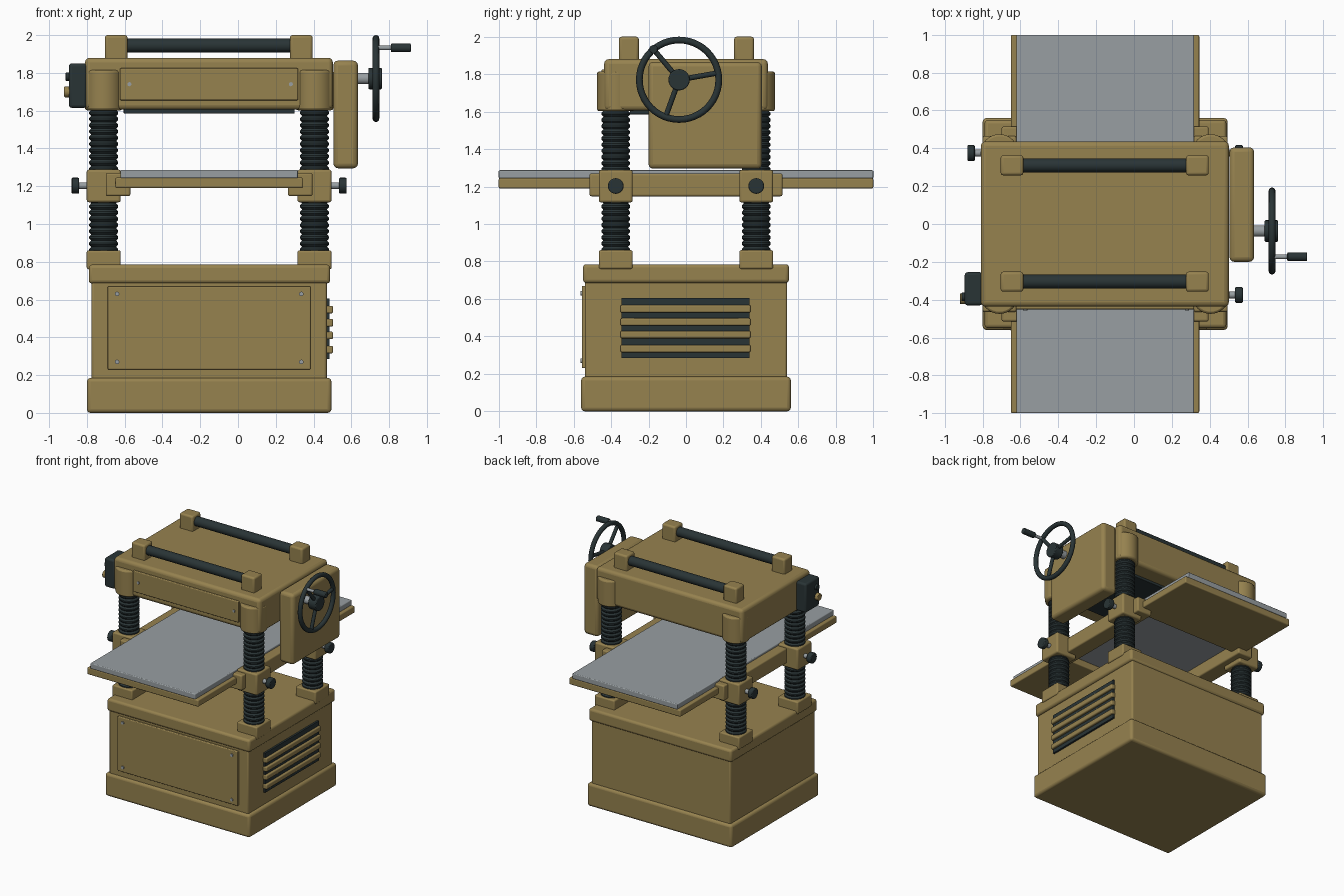
import bpy, bmesh, math
from mathutils import Matrix, Vector

if "Cube" in bpy.data.objects:
    bpy.data.objects.remove(bpy.data.objects["Cube"])


def material(name, rgb):
    m = bpy.data.materials.new(name)
    m.diffuse_color = (*rgb, 1)
    m.use_nodes = True
    m.node_tree.nodes["Principled BSDF"].inputs["Base Color"].default_value = m.diffuse_color
    return m


OCHRE = material("ochre paint", (0.305, 0.223, 0.078))
DARK = material("dark iron", (0.022, 0.034, 0.036))
STEEL = material("steel", (0.315, 0.345, 0.36))


def finish(name, bm, mat, bevel=0.0, segments=3):
    bmesh.ops.recalc_face_normals(bm, faces=bm.faces)
    me = bpy.data.meshes.new(name)
    bm.to_mesh(me)
    bm.free()
    me.materials.append(mat)
    ob = bpy.data.objects.new(name, me)
    bpy.context.collection.objects.link(ob)
    bpy.ops.object.select_all(action='DESELECT')
    ob.select_set(True)
    bpy.context.view_layer.objects.active = ob
    bpy.ops.object.shade_smooth_by_angle(angle=math.radians(35))
    if bevel:
        b = ob.modifiers.new("bevel", 'BEVEL')
        b.width, b.segments = bevel, segments
        b.limit_method, b.angle_limit = 'ANGLE', math.radians(40)
    return ob


def box(name, x, y, z, mat=OCHRE, bevel=0.012):
    """Box from (min, max) ranges on each axis."""
    bm = bmesh.new()
    bmesh.ops.create_cube(bm, size=1)
    for v in bm.verts:
        v.co = [(r[0] + r[1]) / 2 + c * (r[1] - r[0]) for r, c in zip((x, y, z), v.co)]
    return finish(name, bm, mat, bevel)


def rod(name, a, b, r, mat=DARK, sides=24, bevel=0.0):
    """Cylinder between two points."""
    a, b = Vector(a), Vector(b)
    d = b - a
    m = Matrix.Translation((a + b) / 2) @ d.to_track_quat('Z', 'Y').to_matrix().to_4x4()
    bm = bmesh.new()
    bmesh.ops.create_cone(bm, cap_ends=True, segments=sides, radius1=r, radius2=r,
                          depth=d.length, matrix=m)
    return finish(name, bm, mat, bevel, 2)


def lathe(name, profile, centre, mat, sides=28):
    """Revolve (radius, height) points around a vertical axis."""
    bm = bmesh.new()
    rings = [[bm.verts.new((centre[0] + r * math.cos(t), centre[1] + r * math.sin(t), z))
              for t in (2 * math.pi * i / sides for i in range(sides))] for r, z in profile]
    for lo, hi in zip(rings, rings[1:]):
        for i in range(sides):
            j = (i + 1) % sides
            bm.faces.new((lo[i], lo[j], hi[j], hi[i]))
    bm.faces.new(rings[0])
    bm.faces.new(rings[-1])
    return finish(name, bm, mat)


CX = -0.153          # middle of the machine body
COL_X, COL_Y = 0.558, 0.375

# Cabinet
box("plinth", (-0.80, 0.495), (-0.56, 0.56), (0, 0.185), bevel=0.02)
box("cabinet", (-0.775, 0.47), (-0.54, 0.54), (0.17, 0.70))
box("cabinet_top", (-0.79, 0.488), (-0.55, 0.55), (0.685, 0.785), bevel=0.018)
box("cabinet_door", (-0.69, 0.385), (-0.556, -0.53), (0.23, 0.67), bevel=0.006)
for x in (-0.64, 0.335):
    for z in (0.27, 0.63):
        rod("door_screw", (x, -0.55, z), (x, -0.564, z), 0.012, STEEL, 12)

# Side vent with slats
box("vent_back", (0.46, 0.485), (-0.345, 0.34), (0.285, 0.605), DARK, 0)
for z in (0.335, 0.41, 0.477, 0.547):
    box("vent_slat", (0.465, 0.503), (-0.35, 0.345), (z - 0.02, z + 0.02), bevel=0.008)

# Threaded columns, feet, collars, lock knobs and head sockets at each corner
pitch = 0.033
thread = []
for i in range(26):
    z = 0.78 + i * pitch
    thread += [(0.066, z), (0.077, z + pitch * 0.35), (0.077, z + pitch * 0.65), (0.066, z + pitch)]
thread = [p for i, p in enumerate(thread) if i == 0 or i % 4]
for sx in (-1, 1):
    x = CX + sx * COL_X
    for sy in (-1, 1):
        y = sy * COL_Y
        ry = (y - 0.09, y + 0.09)
        rx = (x - 0.09, x + 0.09)
        lathe("threaded_column", thread, (x, y), DARK)
        box("column_foot", rx, ry, (0.76, 0.86), bevel=0.01)
        box("table_collar", rx, ry, (1.115, 1.288), bevel=0.012)
        rod("lock_stem", (x + sx * 0.08, y, 1.203), (x + sx * 0.14, y, 1.203), 0.018, STEEL, 16)
        rod("lock_knob", (x + sx * 0.13, y, 1.203), (x + sx * 0.17, y, 1.203), 0.042, DARK, 20, 0.006)
        rod("head_socket", (x, y, 1.602), (x, y, 1.815), 0.1, OCHRE, 32, 0.012)
    # Side rail joining the collars
    rail = CX + sx * 0.482
    box("table_rail", (rail - 0.065, rail + 0.065), (-0.515, 0.515), (1.148, 1.27), bevel=0.01)

# Table
box("table_plate", (-0.622, 0.317), (-1, 1), (1.243, 1.287), STEEL, 0.006)
for sy in (-1, 1):
    box("table_extension", (-0.65, 0.345), sorted((sy * 0.43, sy)), (1.19, 1.245), bevel=0.008)

# Cutting head
box("head", (-0.81, 0.502), (-0.437, 0.437), (1.605, 1.88), bevel=0.025)
box("cutter_plate", (-0.605, 0.30), (-0.30, 0.30), (1.585, 1.62), DARK, 0.004)
box("head_panel", (-0.625, 0.318), (-0.451, -0.42), (1.655, 1.825), bevel=0.006)
for x in (-0.575, 0.28):
    rod("panel_screw", (x, -0.44, 1.74), (x, -0.458, 1.74), 0.011, STEEL, 12)

# Return rollers on top
for y in (-0.305, 0.31):
    for x in (-0.645, 0.335):
        box("roller_post", (x - 0.06, x + 0.06), (y - 0.053, y + 0.053), (1.86, 2.0), bevel=0.014)
    rod("return_roller", (-0.62, y, 1.945), (0.31, y, 1.945), 0.037)

# Gearbox and handwheel
box("gearbox", (0.505, 0.635), (-0.20, 0.405), (1.295, 1.865), bevel=0.025)
WX, WY, WZ, WR = 0.73, -0.037, 1.77, 0.212
rod("wheel_shaft", (0.62, WY, WZ), (0.70, WY, WZ), 0.03, STEEL)
rod("wheel_hub", (0.69, WY, WZ), (0.762, WY, WZ), 0.057, DARK, 24, 0.006)
bpy.ops.mesh.primitive_torus_add(location=(WX, WY, WZ), rotation=(0, math.pi / 2, 0),
                                 major_radius=WR, minor_radius=0.018,
                                 major_segments=48, minor_segments=12)
rim = bpy.context.object
rim.name = "wheel_rim"
rim.data.materials.append(DARK)
bpy.ops.object.shade_smooth_by_angle(angle=math.radians(50))
for deg in (10, 130, 250):
    a = math.radians(deg)
    rod("wheel_spoke", (WX, WY, WZ),
        (WX, WY + WR * math.cos(a), WZ + WR * math.sin(a)), 0.014, DARK, 12)
HY, HZ = WY + WR * math.cos(math.radians(130)), WZ + WR * math.sin(math.radians(130))
rod("crank_stem", (WX, HY, HZ), (0.82, HY, HZ), 0.012, STEEL, 14)
rod("crank_grip", (0.81, HY, HZ), (0.915, HY, HZ), 0.023, DARK, 18, 0.005)

# Switch box with two buttons
box("switch_box", (-0.895, -0.80), (-0.43, -0.255), (1.615, 1.85), DARK, 0.015)
rod("start_button", (-0.885, -0.385, 1.78), (-0.912, -0.385, 1.78), 0.022, DARK, 18, 0.003)
rod("stop_button", (-0.885, -0.395, 1.70), (-0.92, -0.395, 1.70), 0.029, OCHRE, 18, 0.004)
